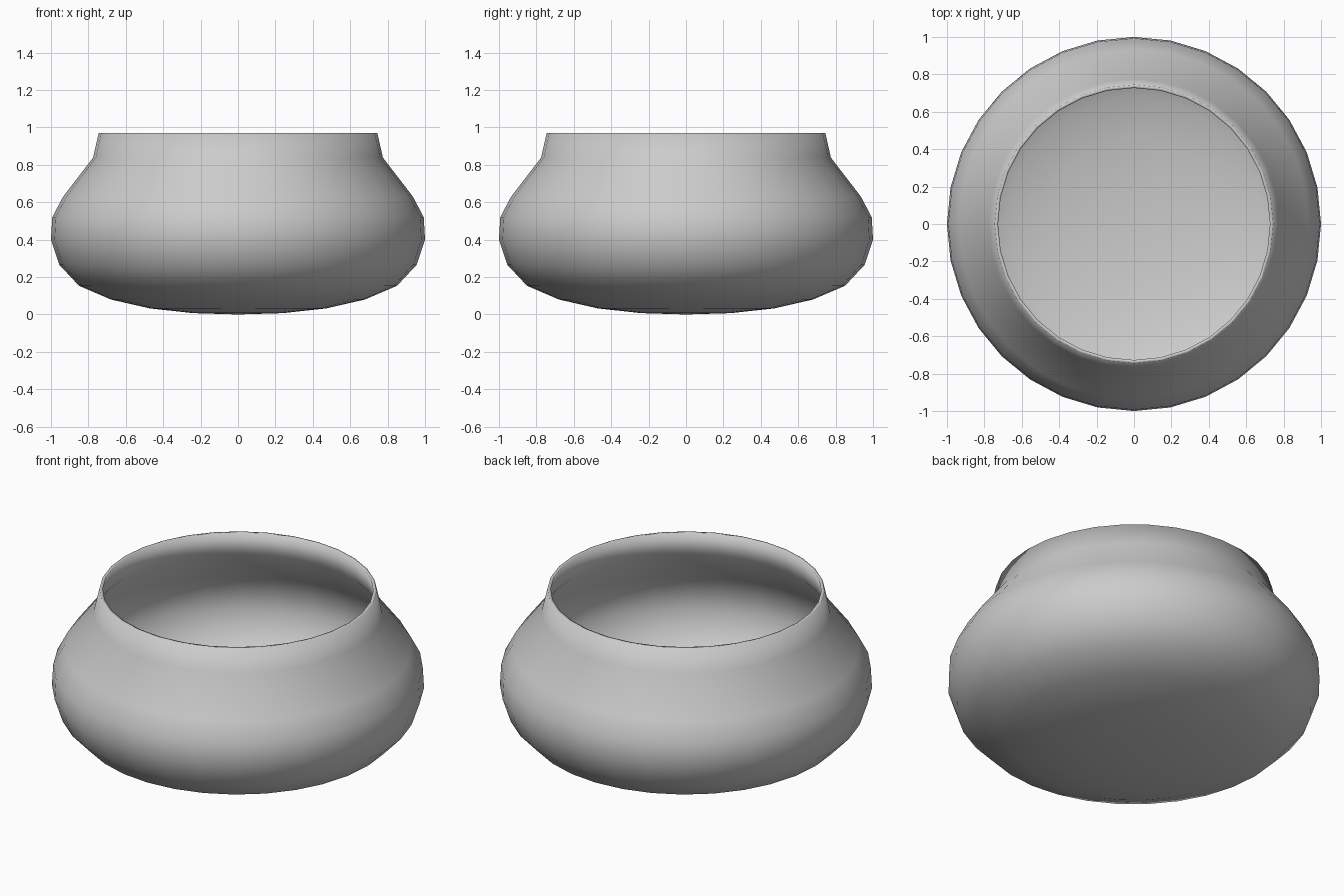
import bpy, bmesh, math
from mathutils import Vector

if "Cube" in bpy.data.objects:
    bpy.data.objects.remove(bpy.data.objects["Cube"])

SIDES = 32
WALL = 0.018

# Outer half-profile (radius, height) from base centre to rim
outer = [(0, 0), (0.24, 0.007), (0.47, 0.032), (0.68, 0.08), (0.85, 0.153),
         (0.955, 0.265), (1.0, 0.40), (0.993, 0.52), (0.935, 0.63),
         (0.775, 0.838), (0.745, 0.97)]


def inset(points, d):
    """Offset the profile towards the inside of the bowl."""
    result = []
    for i, p in enumerate(points):
        a = Vector(points[max(i - 1, 0)])
        b = Vector(points[min(i + 1, len(points) - 1)])
        t = (b - a).normalized()
        result.append((p[0] - t.y * d, p[1] + t.x * d))
    result[0] = (0, d)
    result[-1] = (points[-1][0] - d, points[-1][1])
    return result


# Bowl: lathe the outer wall, the rim and the inner wall in one sweep
profile = outer + inset(outer, WALL)[::-1]
bm = bmesh.new()
verts = [bm.verts.new((r, 0, z)) for r, z in profile]
edges = [bm.edges.new(pair) for pair in zip(verts, verts[1:])]
bmesh.ops.spin(bm, geom=verts + edges, cent=(0, 0, 0), axis=(0, 0, 1),
               angle=math.tau, steps=SIDES, use_duplicate=False)
bmesh.ops.remove_doubles(bm, verts=bm.verts[:], dist=0.0005)
bmesh.ops.recalc_face_normals(bm, faces=bm.faces[:])
for f in bm.faces:
    f.smooth = True

mesh = bpy.data.meshes.new("bowl")
bm.to_mesh(mesh)
bm.free()
bowl = bpy.data.objects.new("bowl", mesh)
bpy.context.collection.objects.link(bowl)
